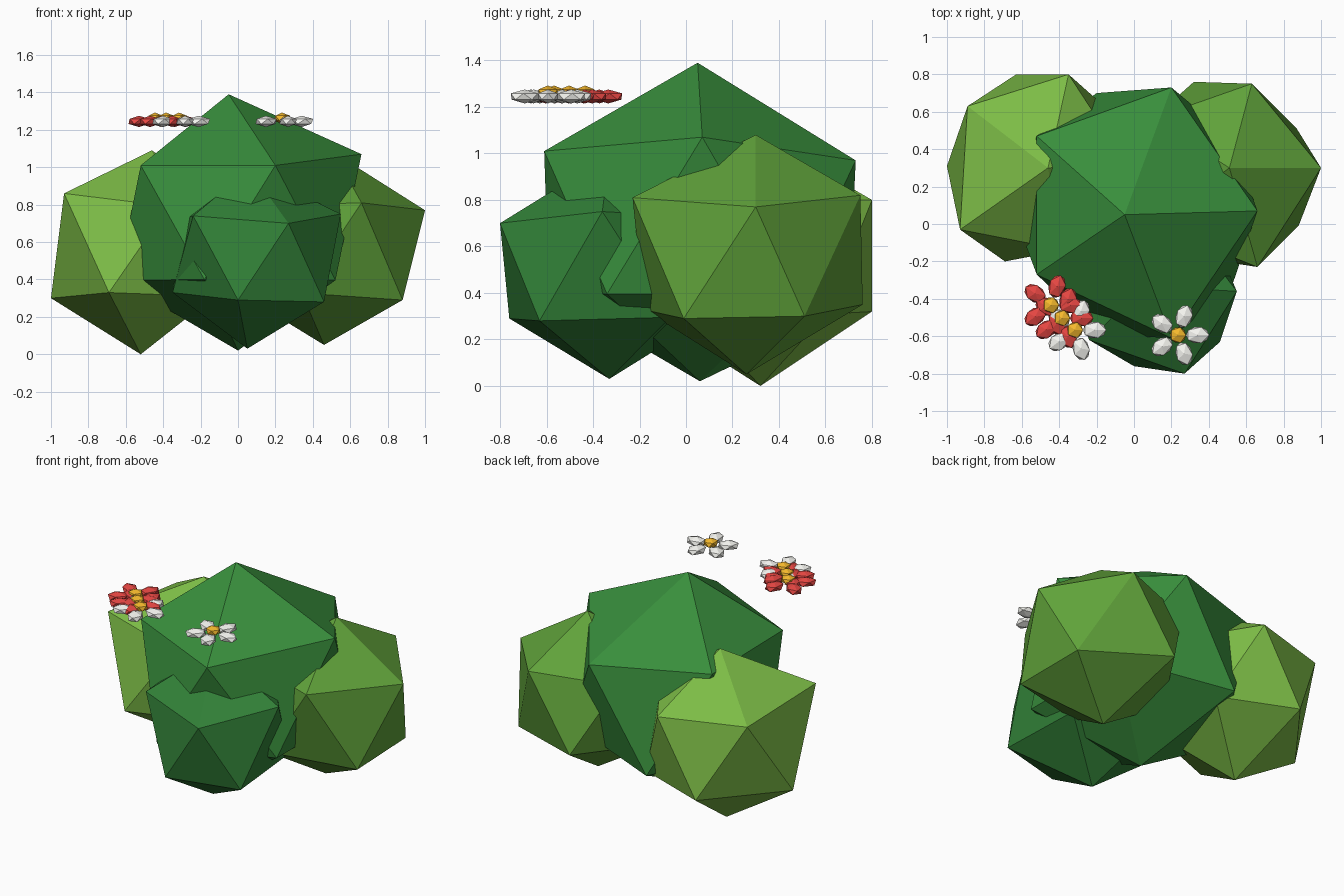
import bpy, bmesh
from math import cos, sin, tau
from mathutils import Matrix, Vector

if "Cube" in bpy.data.objects:
    bpy.data.objects.remove(bpy.data.objects["Cube"])


def material(name, rgb):
    lin = [((c / 255 + 0.055) / 1.055) ** 2.4 for c in rgb]
    m = bpy.data.materials.new(name)
    m.diffuse_color = (*lin, 1)
    m.use_nodes = True
    m.node_tree.nodes["Principled BSDF"].inputs["Base Color"].default_value = m.diffuse_color
    return m


def finish(name, bm, mats):
    me = bpy.data.meshes.new(name)
    bm.to_mesh(me)
    bm.free()
    for m in mats:
        me.materials.append(m)
    ob = bpy.data.objects.new(name, me)
    bpy.context.collection.objects.link(ob)
    return ob


def blob(name, centre, scale, mat, corners):
    """Icosahedron whose nearest corners are pulled to the given points."""
    bm = bmesh.new()
    bmesh.ops.create_icosphere(bm, subdivisions=1, radius=1,
                               matrix=Matrix.LocRotScale(Vector(centre), None, Vector(scale)))
    for p in corners:
        p = Vector(p)
        min(bm.verts, key=lambda v: (v.co - p).length).co = p
    return finish(name, bm, [mat])


def flower(name, x, y, petal_mat):
    """Five flattened petals around a yellow middle."""
    bm = bmesh.new()
    for i in range(5):
        a = tau * i / 5
        mat = (Matrix.Translation((x + 0.105 * cos(a), y + 0.105 * sin(a), 1.245))
               @ Matrix.Rotation(a, 4, 'Z') @ Matrix.Diagonal((0.07, 0.05, 0.03, 1)))
        bmesh.ops.create_icosphere(bm, subdivisions=1, radius=1, matrix=mat)
    n = len(bm.faces)
    bmesh.ops.create_icosphere(bm, subdivisions=1, radius=1,
                               matrix=Matrix.LocRotScale(Vector((x, y, 1.262)), None,
                                                         Vector((0.048, 0.048, 0.03))))
    for i, f in enumerate(bm.faces):
        f.material_index = int(i >= n)
    return finish(name, bm, [petal_mat, yellow])


green = material("green", (56, 142, 60))
dark = material("dark_green", (50, 130, 56))
light = material("light_green", (124, 188, 70))
mid = material("mid_green", (96, 162, 58))
red = material("red", (229, 70, 66))
white = material("white", (245, 245, 240))
yellow = material("yellow", (245, 185, 45))

# Foliage clumps
blob("main_foliage", (0, 0.06, 0.70), (0.72, 0.76, 0.68), green,
     [(0.66, 0.07, 1.07), (0.20, -0.61, 1.01), (0.20, 0.73, 0.97), (-0.52, 0.47, 1.0),
      (-0.52, -0.27, 1.01), (-0.05, 0.05, 1.39), (-0.18, -0.59, 0.40), (-0.20, 0.70, 0.33)])
blob("left_foliage", (-0.52, 0.32, 0.55), (0.54, 0.54, 0.54), light,
     [(-0.93, -0.03, 0.86), (-0.89, 0.63, 0.81), (-0.35, 0.80, 0.80), (-1.0, 0.31, 0.30),
      (-0.69, -0.20, 0.33), (-0.63, 0.80, 0.32), (-0.46, 0.30, 1.09), (-0.52, 0.32, 0.0)])
blob("right_foliage", (0.49, 0.28, 0.56), (0.54, 0.54, 0.52), mid,
     [(1.0, 0.30, 0.77), (0.63, 0.75, 0.82), (0.66, -0.23, 0.81), (0.88, -0.01, 0.29),
      (0.87, 0.51, 0.30), (0.32, 0.76, 0.35), (0.51, 0.30, 1.08), (0.46, 0.26, 0.05)])
blob("front_foliage", (0.06, -0.33, 0.51), (0.5, 0.5, 0.48), dark,
     [(0.55, -0.36, 0.75), (0.27, -0.80, 0.70), (-0.24, -0.62, 0.74), (0.0, -0.76, 0.29),
      (0.46, -0.63, 0.28), (-0.35, -0.33, 0.33), (0.05, -0.33, 0.03)])

# Flowers
flower("red_flower_back", -0.444, -0.434, red)
flower("red_flower_middle", -0.385, -0.503, red)
flower("white_flower_left", -0.316, -0.567, white)
flower("white_flower_right", 0.235, -0.594, white)
